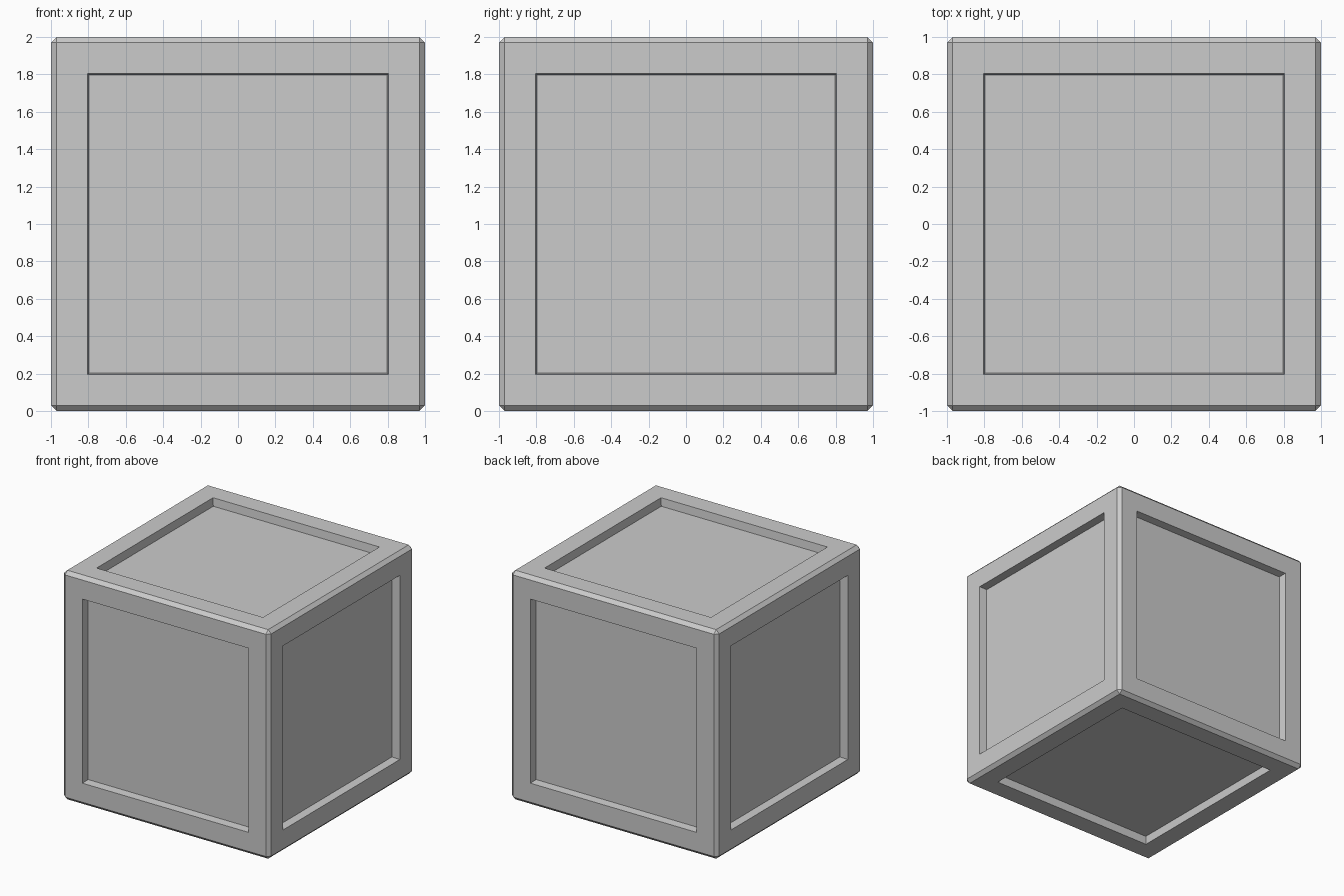
import bpy
import bmesh

default_cube = bpy.data.objects.get("Cube")
if default_cube:
    bpy.data.objects.remove(default_cube, do_unlink=True)

SIZE = 2.0
CHAMFER = 0.03
FRAME = 0.235    # flat border around each panel
TAPER = 0.01     # slope of the recess walls
DEPTH = 0.07

# Plain grey for the whole crate
grey = bpy.data.materials.new("light_grey")
grey.use_nodes = True
colour = (0.6, 0.6, 0.6, 1.0)
grey.diffuse_color = colour
grey.node_tree.nodes["Principled BSDF"].inputs["Base Color"].default_value = colour

# Chamfered block
bm = bmesh.new()
bmesh.ops.create_cube(bm, size=SIZE)
bmesh.ops.bevel(bm, geom=bm.edges[:], offset=CHAMFER, offset_type='OFFSET',
                segments=1, profile=0.5, affect='EDGES')

# Recessed panel on each of the six sides
sides = [f for f in bm.faces if f.calc_area() > 1.0]
bmesh.ops.inset_individual(bm, faces=sides, thickness=FRAME, depth=0.0)
bmesh.ops.inset_individual(bm, faces=sides, thickness=TAPER, depth=-DEPTH)

bmesh.ops.translate(bm, verts=bm.verts[:], vec=(0, 0, SIZE / 2))
bmesh.ops.recalc_face_normals(bm, faces=bm.faces[:])

mesh = bpy.data.meshes.new("panelled_crate")
bm.to_mesh(mesh)
bm.free()
mesh.materials.append(grey)
crate = bpy.data.objects.new("panelled_crate", mesh)
bpy.context.collection.objects.link(crate)
